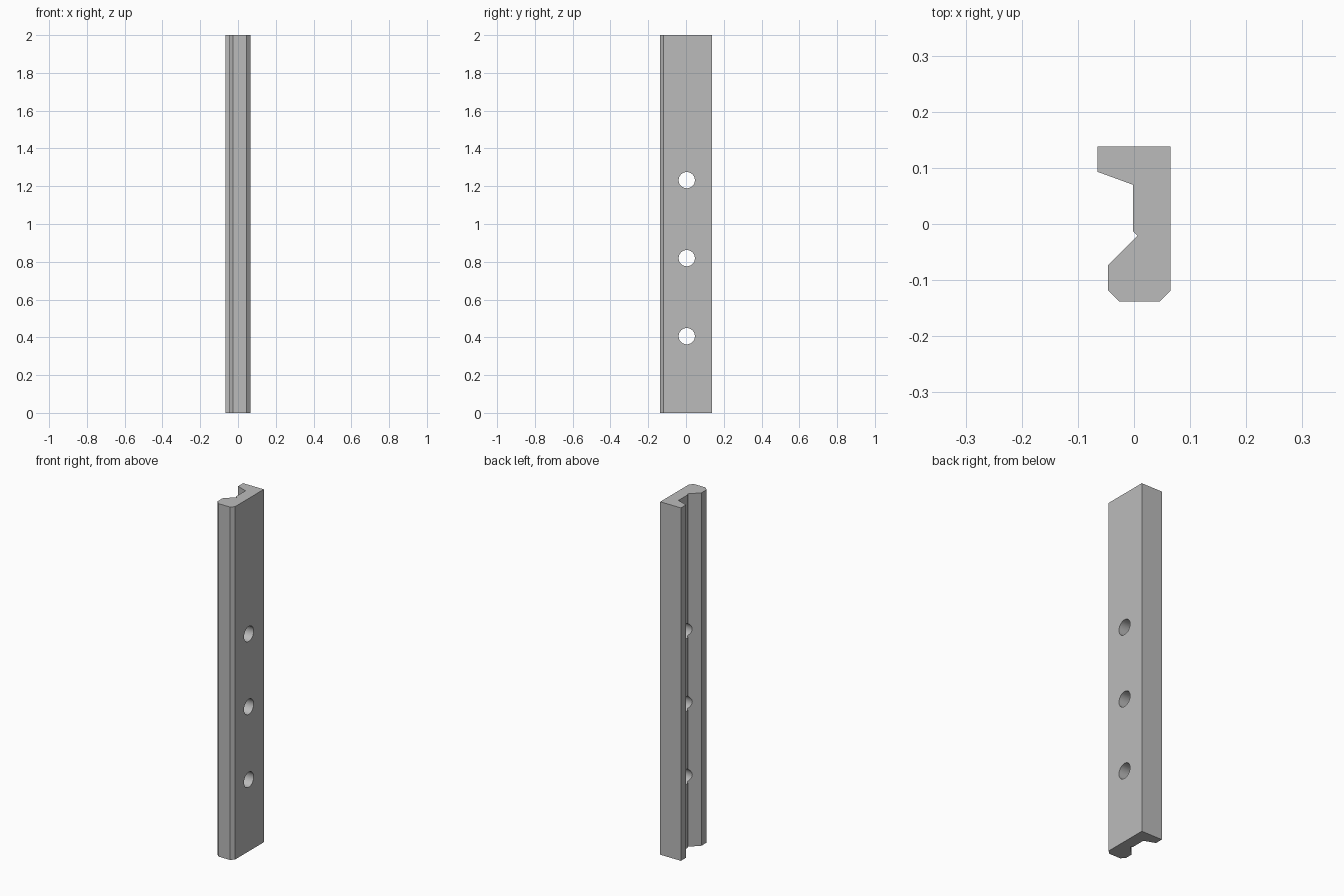
import bpy
import bmesh
import math

cube = bpy.data.objects.get("Cube")
if cube:
    bpy.data.objects.remove(cube, do_unlink=True)

LENGTH = 2.0
HOLE_RADIUS = 0.043
HOLE_Y = 0.004
HOLE_PITCH = 0.413
FIRST_HOLE = 0.406

grey = bpy.data.materials.new("plain grey")
grey.use_nodes = True
colour = (0.5, 0.5, 0.5, 1)
grey.diffuse_color = colour
grey.node_tree.nodes["Principled BSDF"].inputs["Base Color"].default_value = colour


def add_object(name, bm):
    bmesh.ops.recalc_face_normals(bm, faces=bm.faces)
    mesh = bpy.data.meshes.new(name)
    bm.to_mesh(mesh)
    bm.free()
    mesh.materials.append(grey)
    obj = bpy.data.objects.new(name, mesh)
    bpy.context.collection.objects.link(obj)
    return obj


# Rail: channel cross-section with chamfered jaw and relief notch, extruded upwards
profile = [
    (-0.065, 0.138), (0.065, 0.138), (0.065, -0.119), (0.046, -0.138),
    (-0.026, -0.138), (-0.046, -0.118), (-0.046, -0.073), (0.006, -0.021),
    (-0.002, -0.013), (-0.002, 0.07), (-0.065, 0.093),
]
bm = bmesh.new()
base = bm.faces.new([bm.verts.new((x, y, 0)) for x, y in profile])
top = bmesh.ops.extrude_face_region(bm, geom=[base])["geom"]
bmesh.ops.translate(bm, vec=(0, 0, LENGTH),
                    verts=[v for v in top if isinstance(v, bmesh.types.BMVert)])
rail = add_object("clamp_rail", bm)

# Four bolt holes drilled sideways through the web
bm = bmesh.new()
for i in range(4):
    drill = bmesh.ops.create_cone(bm, cap_ends=True, segments=48, radius1=HOLE_RADIUS,
                                  radius2=HOLE_RADIUS, depth=0.4)["verts"]
    for v in drill:
        x, y, z = v.co
        v.co = (z, HOLE_Y + y, FIRST_HOLE + i * HOLE_PITCH + x)
cutter = add_object("hole_cutter", bm)
cutter.hide_render = True

drilling = rail.modifiers.new("bolt holes", "BOOLEAN")
drilling.operation = "DIFFERENCE"
drilling.solver = "EXACT"
drilling.object = cutter

# Apply the holes, then smooth only their walls
bpy.ops.object.select_all(action="DESELECT")
bpy.context.view_layer.objects.active = rail
rail.select_set(True)
bpy.ops.object.modifier_apply(modifier=drilling.name)
bpy.data.objects.remove(cutter, do_unlink=True)
bpy.ops.object.shade_smooth_by_angle(angle=math.radians(15))
